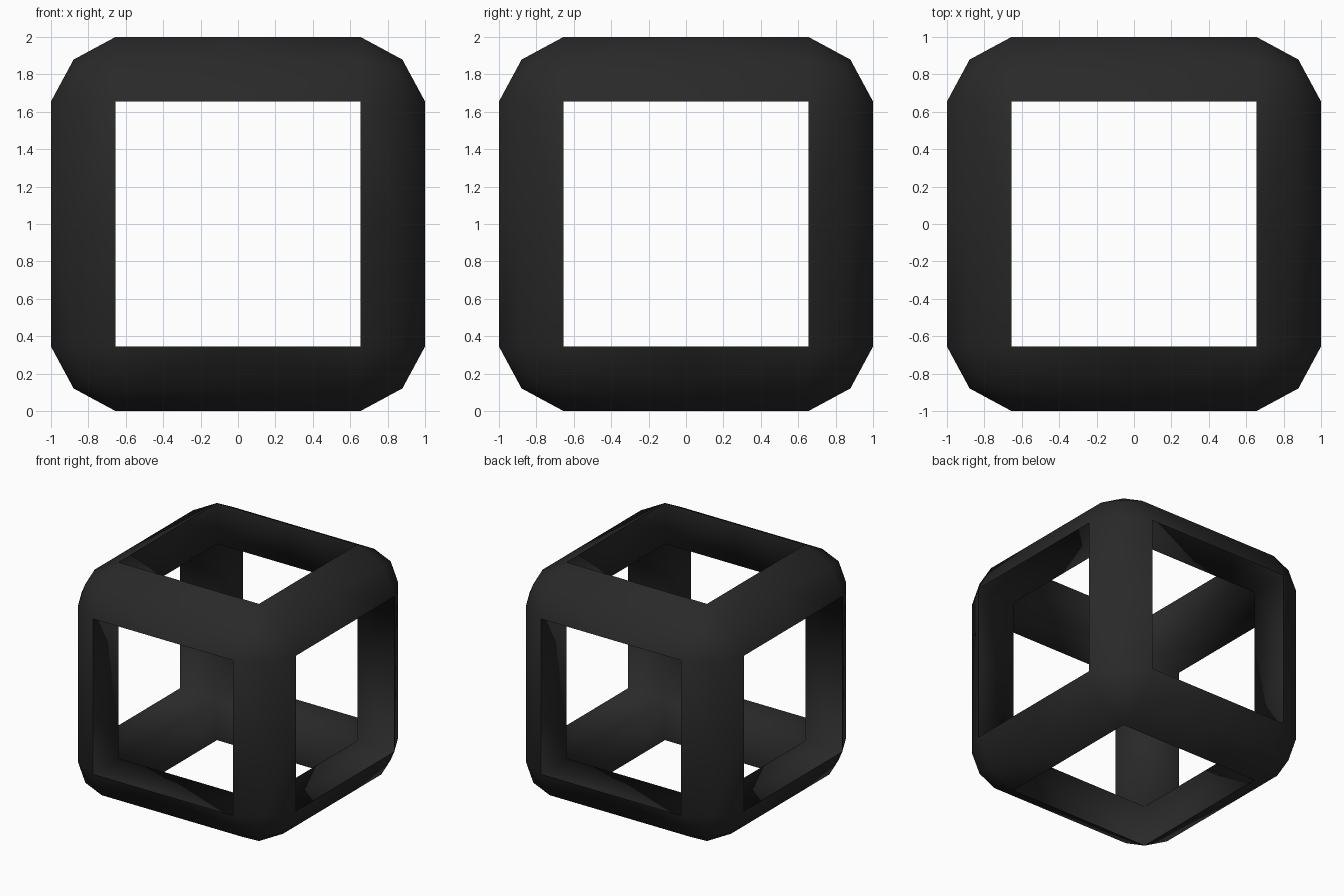
import bpy, bmesh, math

if "Cube" in bpy.data.objects:
    bpy.data.objects.remove(bpy.data.objects["Cube"])

A = 0.655   # half-width of the square openings
K = 0.879   # mid point of the rounded beam edge
C = 0.838   # corner point where three beams meet

# One octant: three half beams and the rounded corner that joins them
bm = bmesh.new()


def face(points, turn):
    """Add a face with its coordinates cycled so x/y/z beams share one recipe."""
    bm.faces.new([bm.verts.new(p[turn:] + p[:turn]) for p in points])


section = [(A, A), (1, A), (K, K), (A, 1)]
for turn in range(3):
    for i, p in enumerate(section):
        q = section[(i + 1) % 4]
        face([(*p, 0), (*q, 0), (*q, A), (*p, A)], turn)
    face([(1, A, A), (K, K, A), (C, C, C), (K, A, K)], turn)

bmesh.ops.remove_doubles(bm, verts=bm.verts, dist=1e-4)
bmesh.ops.recalc_face_normals(bm, faces=bm.faces)
# Make sure the outer corner faces outwards
corner = max(bm.faces, key=lambda f: sum(f.calc_center_median()))
if sum(corner.normal) < 0:
    bmesh.ops.reverse_faces(bm, faces=bm.faces)

mesh = bpy.data.meshes.new("cube_frame")
bm.to_mesh(mesh)
bm.free()
frame = bpy.data.objects.new("cube_frame", mesh)
bpy.context.collection.objects.link(frame)
frame.location.z = 1

# Smooth beams, sharp rims around the openings
bpy.context.view_layer.objects.active = frame
frame.select_set(True)
bpy.ops.object.shade_smooth_by_angle(angle=math.radians(95))

# Mirror the octant into the full frame
mirror = frame.modifiers.new("mirror", 'MIRROR')
mirror.use_axis = (True, True, True)
mirror.merge_threshold = 0.001

# Black finish
black = bpy.data.materials.new("black")
black.diffuse_color = (0.022, 0.022, 0.022, 1)
black.use_nodes = True
black.node_tree.nodes["Principled BSDF"].inputs["Base Color"].default_value = black.diffuse_color
mesh.materials.append(black)
